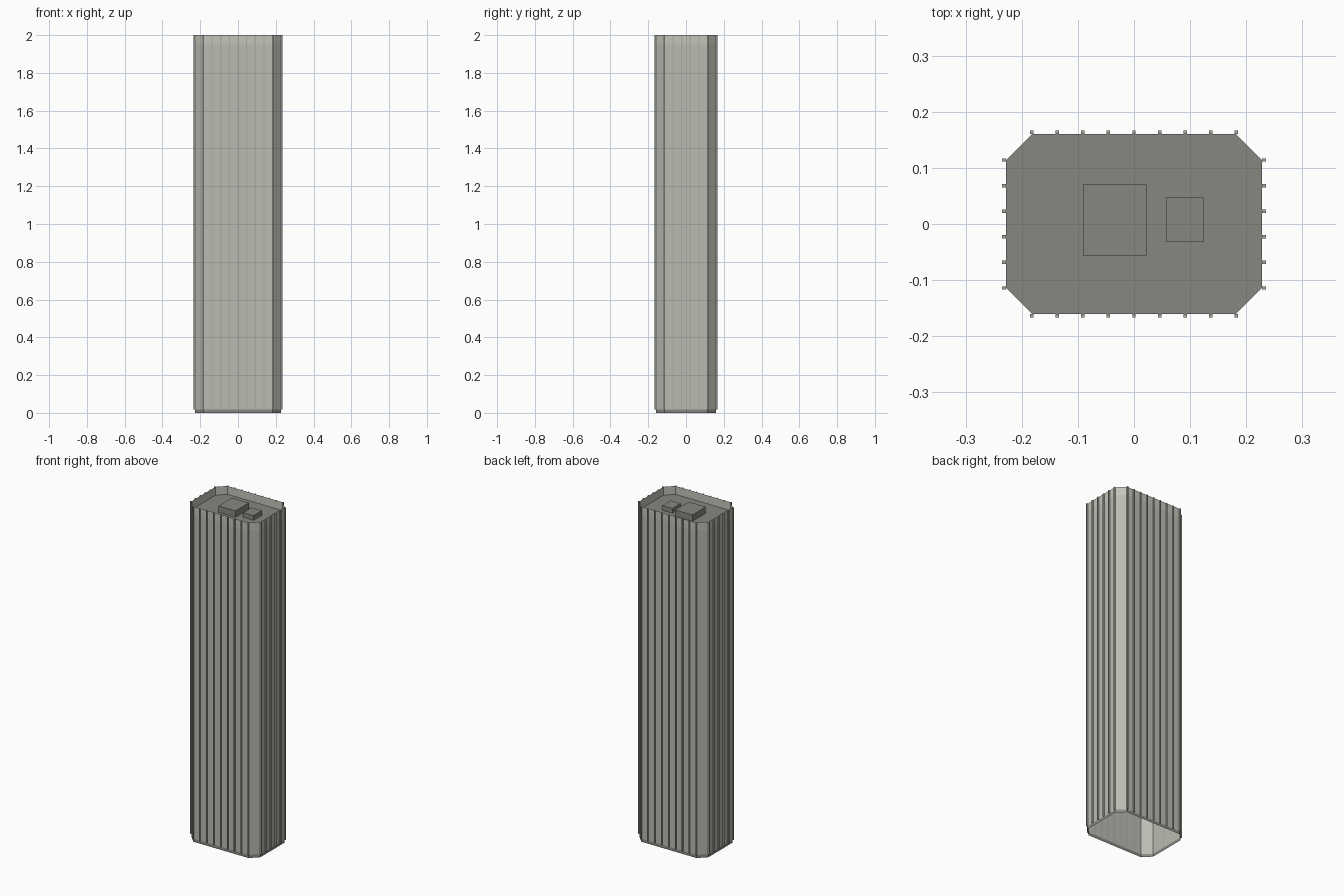
import bpy, bmesh

if "Cube" in bpy.data.objects:
    bpy.data.objects.remove(bpy.data.objects["Cube"])

HX, HY, CH = 0.228, 0.16, 0.046      # half width, half depth, corner chamfer
ROOF, TOP, BASE = 1.95, 2.0, 0.018
STEP, RIB_W, RIB_D = 0.0456, 0.006, 0.0065


def material(name, r, g, b):
    mat = bpy.data.materials.new(name)
    mat.diffuse_color = (r, g, b, 1)
    mat.use_nodes = True
    mat.node_tree.nodes["Principled BSDF"].inputs["Base Color"].default_value = mat.diffuse_color
    return mat


wall = material("wall_grey", 0.50, 0.50, 0.45)
band = material("parapet_grey", 0.56, 0.56, 0.50)
dark = material("roof_grey", 0.245, 0.245, 0.22)
rib = material("rib_grey", 0.42, 0.42, 0.39)


def finish(name, bm, *mats):
    mesh = bpy.data.meshes.new(name)
    bm.to_mesh(mesh)
    bm.free()
    for m in mats:
        mesh.materials.append(m)
    obj = bpy.data.objects.new(name, mesh)
    bpy.context.collection.objects.link(obj)
    return obj


def add_box(bm, x0, x1, y0, y1, z0, z1):
    verts = bmesh.ops.create_cube(bm, size=1)["verts"]
    for v in verts:
        v.co = (x1 if v.co.x > 0 else x0,
                y1 if v.co.y > 0 else y0,
                z1 if v.co.z > 0 else z0)


# Chamfered rectangle outline, counter-clockwise
ax, ay = HX - CH, HY - CH
outline = [(ax, -HY), (HX, -ay), (HX, ay), (ax, HY),
           (-ax, HY), (-HX, ay), (-HX, -ay), (-ax, -HY)]

# Hollow tower shell: dark base strip, walls, lighter parapet, roof deck
bm = bmesh.new()
rings = [[bm.verts.new((x, y, z)) for x, y in outline]
         for z in (0, BASE, ROOF, TOP)]
for k, (low, high) in enumerate(zip(rings, rings[1:])):
    for i in range(8):
        j = (i + 1) % 8
        bm.faces.new((low[i], low[j], high[j], high[i])).material_index = k
bm.faces.new(rings[2]).material_index = 0
finish("tower_shell", bm, dark, wall, band)

# Vertical facade ribs: nine on front and back, six on each side
bm = bmesh.new()
h = RIB_W / 2
for s in (-1, 1):
    for i in range(9):
        x = (i - 4) * STEP
        ya, yb = sorted((s * HY, s * (HY + RIB_D)))
        add_box(bm, x - h, x + h, ya, yb, BASE, TOP)
    for i in range(6):
        y = (i - 2.5) * STEP
        xa, xb = sorted((s * HX, s * (HX + RIB_D + 0.001)))
        add_box(bm, xa, xb, y - h, y + h, BASE, TOP)
finish("facade_ribs", bm, rib)

# Rooftop plant boxes
for name, dims in (("large_roof_unit", (-0.091, 0.022, -0.056, 0.07, ROOF, ROOF + 0.038)),
                   ("small_roof_unit", (0.057, 0.124, -0.032, 0.047, ROOF, ROOF + 0.028))):
    bm = bmesh.new()
    add_box(bm, *dims)
    finish(name, bm, dark)
